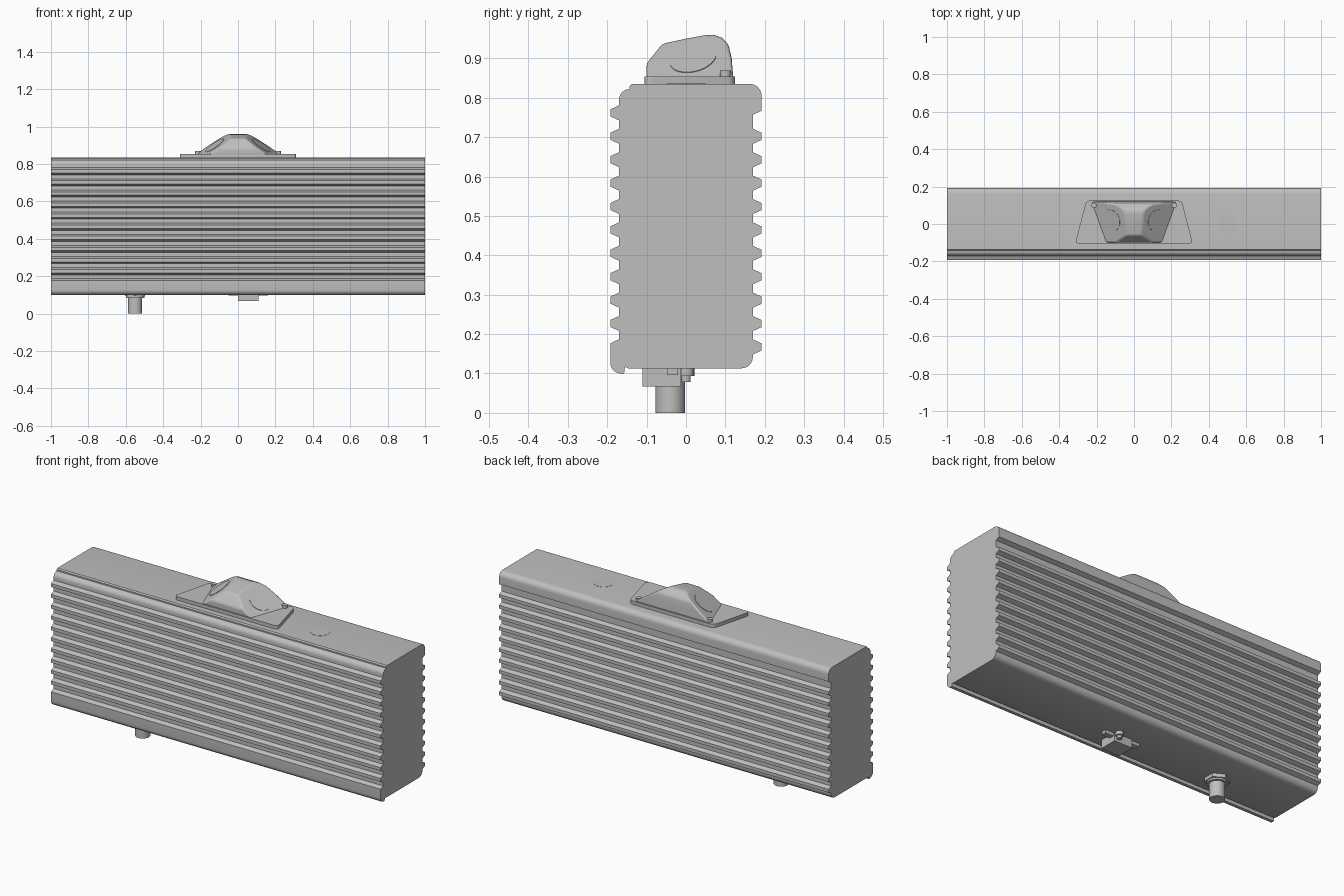
import bpy, bmesh, math
from mathutils import Vector

if "Cube" in bpy.data.objects:
    bpy.data.objects.remove(bpy.data.objects["Cube"])

GREY = (0.52, 0.52, 0.52, 1)
metal = bpy.data.materials.new("grey_metal")
metal.use_nodes = True
metal.diffuse_color = GREY
metal.node_tree.nodes["Principled BSDF"].inputs["Base Color"].default_value = GREY


def finish(bm, name):
    bmesh.ops.recalc_face_normals(bm, faces=bm.faces)
    mesh = bpy.data.meshes.new(name)
    bm.to_mesh(mesh)
    bm.free()
    mesh.materials.append(metal)
    obj = bpy.data.objects.new(name, mesh)
    bpy.context.collection.objects.link(obj)
    bpy.ops.object.select_all(action='DESELECT')
    obj.select_set(True)
    bpy.context.view_layer.objects.active = obj
    bpy.ops.object.shade_smooth_by_angle(angle=math.radians(30))
    return obj


def prism(points, offset):
    """Solid made by sweeping an outline along an offset."""
    bm = bmesh.new()
    face = bm.faces.new([bm.verts.new(p) for p in points])
    swept = bmesh.ops.extrude_face_region(bm, geom=[face], use_keep_orig=True)
    verts = [v for v in swept["geom"] if isinstance(v, bmesh.types.BMVert)]
    bmesh.ops.translate(bm, verts=verts, vec=offset)
    return bm


def cylinder(name, centre, radius, depth, sides=32, axis=(0, 0, 1)):
    bm = bmesh.new()
    bmesh.ops.create_cone(bm, cap_ends=True, segments=sides, radius1=radius,
                          radius2=radius, depth=depth)
    turn = Vector((0, 0, 1)).rotation_difference(Vector(axis))
    bmesh.ops.rotate(bm, verts=bm.verts, matrix=turn.to_matrix())
    bmesh.ops.translate(bm, verts=bm.verts, vec=centre)
    return finish(bm, name)


def box(name, low, high):
    corners = [(low[0], low[1]), (high[0], low[1]), (high[0], high[1]), (low[0], high[1])]
    bm = prism([(x, y, low[2]) for x, y in corners], (0, 0, high[2] - low[2]))
    return finish(bm, name)


def arc(cy, cz, radius, start, steps=6):
    """Quarter round, clockwise from the start angle."""
    angles = [math.radians(start - 90 * i / steps) for i in range(steps + 1)]
    return [(cy + radius * math.cos(a), cz + radius * math.sin(a)) for a in angles]


# Ribbed body: one cross-section swept along its length
ROOT, TIP, PITCH = 0.17, 0.192, 0.0594
rib = [(TIP, -0.009), (ROOT, -0.019)]
outline = arc(-0.143, 0.795, 0.027, 180) + [(-0.143, 0.829), (-0.137, 0.835)]
outline += arc(0.162, 0.805, 0.03, 90) + [(TIP, 0.767), (ROOT, 0.757)]
for i in range(10):
    z = 0.702 - i * PITCH
    outline += [(ROOT, z + 0.019), (TIP, z + 0.009)] + [(y, z + d) for y, d in rib]
outline += arc(0.14, 0.143, 0.03, 0)
outline += [(-0.147, 0.113), (-0.155, 0.117), (-0.157, 0.1)]
outline += arc(-0.165, 0.127, 0.027, 270)
outline += [(-TIP, 0.177), (-ROOT, 0.187)]
for i in range(10):
    z = 0.227 + i * PITCH
    outline += [(-y, z + d) for y, d in reversed(rib)] + [(-TIP, z + 0.009), (-ROOT, z + 0.019)]
finish(prism([(-1, y, z) for y, z in outline], (2, 0, 0)), "ribbed_body")

# Sensor base plate with rounded corners
bm = prism([(-0.315, -0.105, 0.833), (0.315, -0.105, 0.833),
            (0.255, 0.125, 0.833), (-0.255, 0.125, 0.833)], (0, 0, 0.021))
upright = [e for e in bm.edges if abs(e.verts[0].co.z - e.verts[1].co.z) > 0.01]
bmesh.ops.bevel(bm, geom=upright, offset=0.02, segments=5, affect='EDGES', profile=0.5)
finish(bm, "sensor_base_plate")

# Sensor housing: side profile sliced by two sloping planes
side = [(-0.1, 0.85), (-0.1, 0.887), (-0.06, 0.937), (0, 0.95), (0.05, 0.959),
        (0.07, 0.96), (0.092, 0.952), (0.108, 0.935), (0.116, 0.9), (0.12, 0.85)]
bm = prism([(-0.4, y, z) for y, z in side], (0.8, 0, 0))
slopes = [Vector((s * 0.69, -0.25, 1)).normalized() for s in (-1, 1)]
middles = [Vector((s * 0.125, 0.018, 0.899)) for s in (-1, 1)]
for normal, middle in zip(slopes, middles):
    bmesh.ops.bisect_plane(bm, geom=bm.verts[:] + bm.edges[:] + bm.faces[:],
                           plane_co=middle, plane_no=normal, clear_outer=True)
    bmesh.ops.holes_fill(bm, edges=[e for e in bm.edges if e.is_boundary])
housing = finish(bm, "sensor_housing")
soften = housing.modifiers.new("soft_edges", 'BEVEL')
soften.width = 0.008
soften.segments = 3
soften.limit_method = 'ANGLE'

# Round sensor windows and corner lugs
for label, sign, normal, middle in zip(("right", "left"), (-1, 1), slopes, middles):
    cylinder(label + "_sensor_window", middle, 0.06, 0.004, 48, normal)
    cylinder(label + "_sensor_lug", (sign * 0.215, 0.1, 0.858), 0.014, 0.022, 20)

# Blanking disc in the top
cylinder("top_blanking_disc", (0.5, 0, 0.835), 0.05, 0.002, 48)

# Cable connector underneath
cylinder("connector_nut", (-0.55, -0.04, 0.104), 0.062, 0.02, 6)
cylinder("connector_collar", (-0.55, -0.04, 0.09), 0.05, 0.012)
cylinder("connector_barrel", (-0.55, -0.04, 0.055), 0.038, 0.11)

# Small junction block with mounting tab and screw
box("junction_block", (0, -0.11, 0.067), (0.11, -0.013, 0.116))
box("junction_tab", (-0.05, -0.048, 0.096), (0.16, -0.02, 0.116))
cylinder("junction_screw_washer", (0.09, 0, 0.104), 0.02, 0.02)
cylinder("junction_screw", (0.09, 0, 0.097), 0.012, 0.036, 20)
